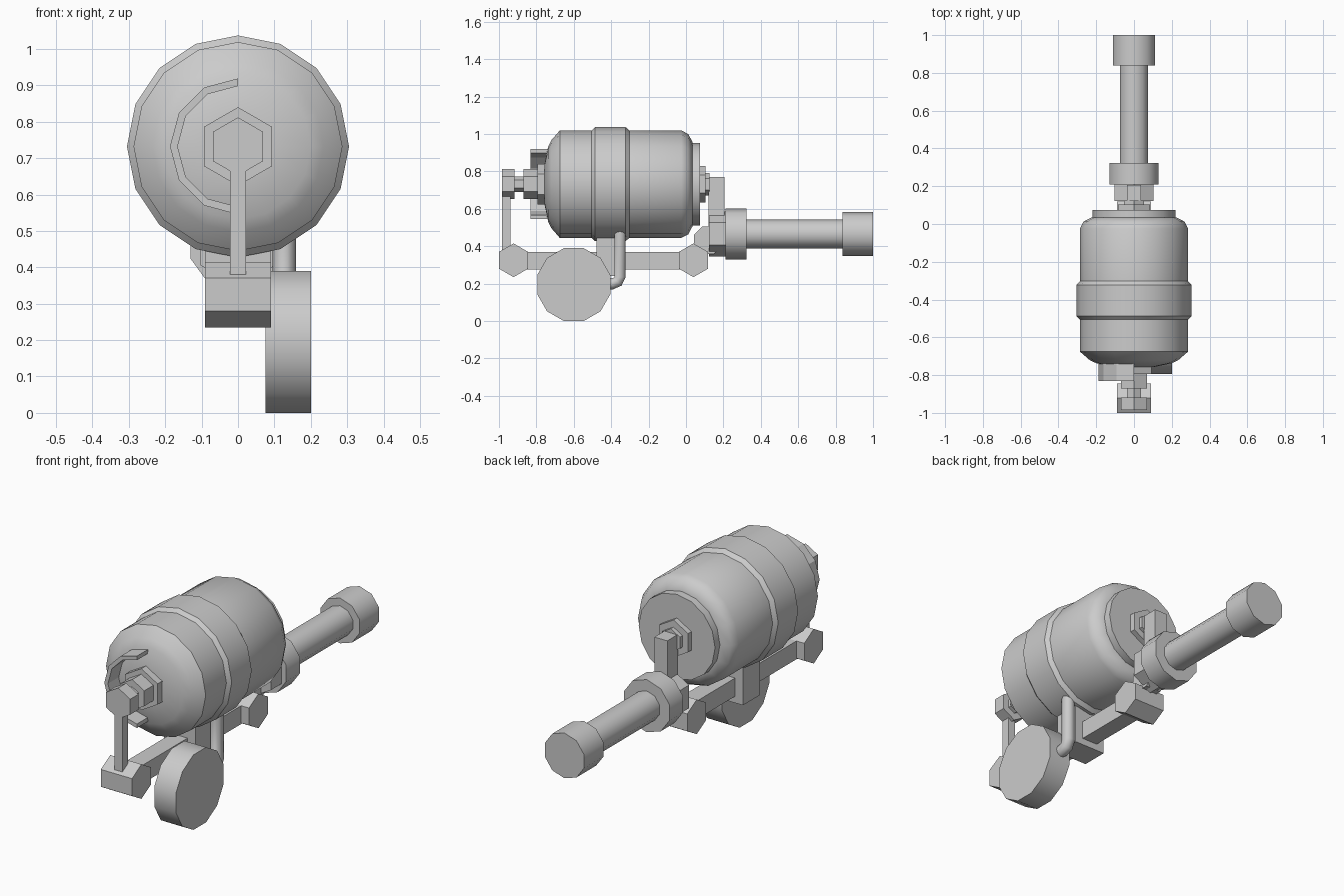
import bpy, bmesh, math
from mathutils import Vector

if "Cube" in bpy.data.objects:
    bpy.data.objects.remove(bpy.data.objects["Cube"])

grey = bpy.data.materials.new("light_grey")
grey.diffuse_color = (0.6, 0.6, 0.6, 1)
grey.use_nodes = True
grey.node_tree.nodes["Principled BSDF"].inputs["Base Color"].default_value = grey.diffuse_color
AXIS_Z = 0.732     # barrel axis height
HANDLE_Z = 0.466   # rear handle axis height


def finish(name, bm, smooth=None):
    bmesh.ops.recalc_face_normals(bm, faces=bm.faces)
    me = bpy.data.meshes.new(name)
    bm.to_mesh(me)
    bm.free()
    me.materials.append(grey)
    ob = bpy.data.objects.new(name, me)
    bpy.context.collection.objects.link(ob)
    if smooth:
        bpy.ops.object.select_all(action='DESELECT')
        ob.select_set(True)
        bpy.context.view_layer.objects.active = ob
        bpy.ops.object.shade_smooth_by_angle(angle=math.radians(smooth))
    return ob


def lathe(name, profile, sides, centre, axis='Y', turn=0.0, smooth=None):
    """Closed solid from (position along axis, radius) pairs; first vertex points up."""
    bm = bmesh.new()
    rings = []
    for t, r in profile:
        ring = []
        for i in range(sides):
            a = 2 * math.pi * i / sides + turn
            u, w = r * math.sin(a), r * math.cos(a)
            p = (u, t, w) if axis == 'Y' else (t, u, w)
            ring.append(bm.verts.new(Vector(centre) + Vector(p)))
        rings.append(ring)
    for a, b in zip(rings, rings[1:]):
        for i in range(sides):
            j = (i + 1) % sides
            bm.faces.new((a[i], a[j], b[j], b[i]))
    bm.faces.new(rings[0])
    bm.faces.new(rings[-1])
    return finish(name, bm, smooth)


def box(name, x, y, z):
    bm = bmesh.new()
    bmesh.ops.create_cube(bm, size=1)
    for v in bm.verts:
        for k, (lo, hi) in enumerate((x, y, z)):
            v.co[k] = (lo + hi) / 2 + v.co[k] * (hi - lo)
    return finish(name, bm)


# Barrel with its raised band and domed ends
lathe("barrel", [(-.758, .06), (-.757, .105), (-.737, .20), (-.72, .235), (-.675, .287),
                 (-.505, .287), (-.487, .305), (-.323, .305), (-.303, .287),
                 (-.025, .287), (.012, .268), (.035, .225)],
      16, (0, 0, AXIS_Z), smooth=40)
lathe("rear_flange", [(.03, .22), (.075, .22)], 16, (0, 0, AXIS_Z), smooth=40)

# Hexagonal hubs along the barrel axis
for name, y0, y1, r in (("front_hub_plate", -.795, -.74, .108),
                        ("front_hub", -.87, -.79, .08),
                        ("front_neck", -.925, -.865, .042),
                        ("front_nut", -.985, -.918, .08),
                        ("rear_hub_plate", .07, .103, .097),
                        ("rear_neck", .10, .125, .06)):
    lathe(name, [(y0, r), (y1, r)], 6, (0, 0, AXIS_Z))

# Half-ring guard on the front
bm = bmesh.new()
sections = []
for i in range(7):
    a = math.pi / 2 + math.pi * i / 6
    sections.append([bm.verts.new((r * math.cos(a), y, AXIS_Z + r * math.sin(a)))
                     for r, y in ((.187, -.832), (.187, -.71), (.166, -.71), (.166, -.832))])
for s, t in zip(sections, sections[1:]):
    for k in range(4):
        bm.faces.new((s[k], s[(k + 1) % 4], t[(k + 1) % 4], t[k]))
bm.faces.new(sections[0])
bm.faces.new(sections[-1])
finish("half_ring_guard", bm)

# Lower frame: beam, cross bars, strut and saddle
box("frame_beam", (-.045, .045), (-.87, -.02), (.275, .37))
for name, y in (("front_cross_bar", -.922), ("rear_cross_bar", .04)):
    lathe(name, [(-.09, .09), (.09, .09)], 6, (0, y, .325), axis='X')
box("front_strut", (-.022, .022), (-.983, -.937), (.38, .70))
box("barrel_saddle", (-.09, .09), (-.479, -.34), (.24, .48))

# Rear post, joint and handle
box("rear_post", (-.037, .037), (.12, .207), (.40, .77))
lathe("handle_joint", [(-.045, .08), (.045, .08)], 8, (0, .118, .432),
      axis='X', turn=math.pi / 8)
for name, y0, y1, r, n in (("handle_nut", .123, .212, .12, 6),
                           ("handle_collar", .21, .323, .137, 10),
                           ("handle_tube", .31, .85, .078, 10),
                           ("handle_cap", .838, 1.0, .118, 10)):
    lathe(name, [(y0, r), (y1, r)], n, (0, 0, HANDLE_Z), smooth=40 if n > 6 else None)

# Side wheel
lathe("wheel", [(.075, .202), (.2, .202)], 12, (0, -.6, .195), axis='X',
      turn=math.pi / 12, smooth=40)

# Bent axle pipe running from the barrel down into the wheel
bm = bmesh.new()
path = [((-.353, .50), 0), ((-.353, .235), 0), ((-.366, .211), 45),
        ((-.39, .20), 90), ((-.50, .20), 90)]
rings = []
for (y, z), bend in path:
    b = math.radians(bend)
    ring = []
    for i in range(10):
        a = 2 * math.pi * i / 10
        u, w = .032 * math.cos(a), .032 * math.sin(a)
        ring.append(bm.verts.new((.127 + u, y + w * math.cos(b), z - w * math.sin(b))))
    rings.append(ring)
for a, b in zip(rings, rings[1:]):
    for i in range(10):
        j = (i + 1) % 10
        bm.faces.new((a[i], a[j], b[j], b[i]))
bm.faces.new(rings[0])
bm.faces.new(rings[-1])
finish("axle_pipe", bm, 50)
